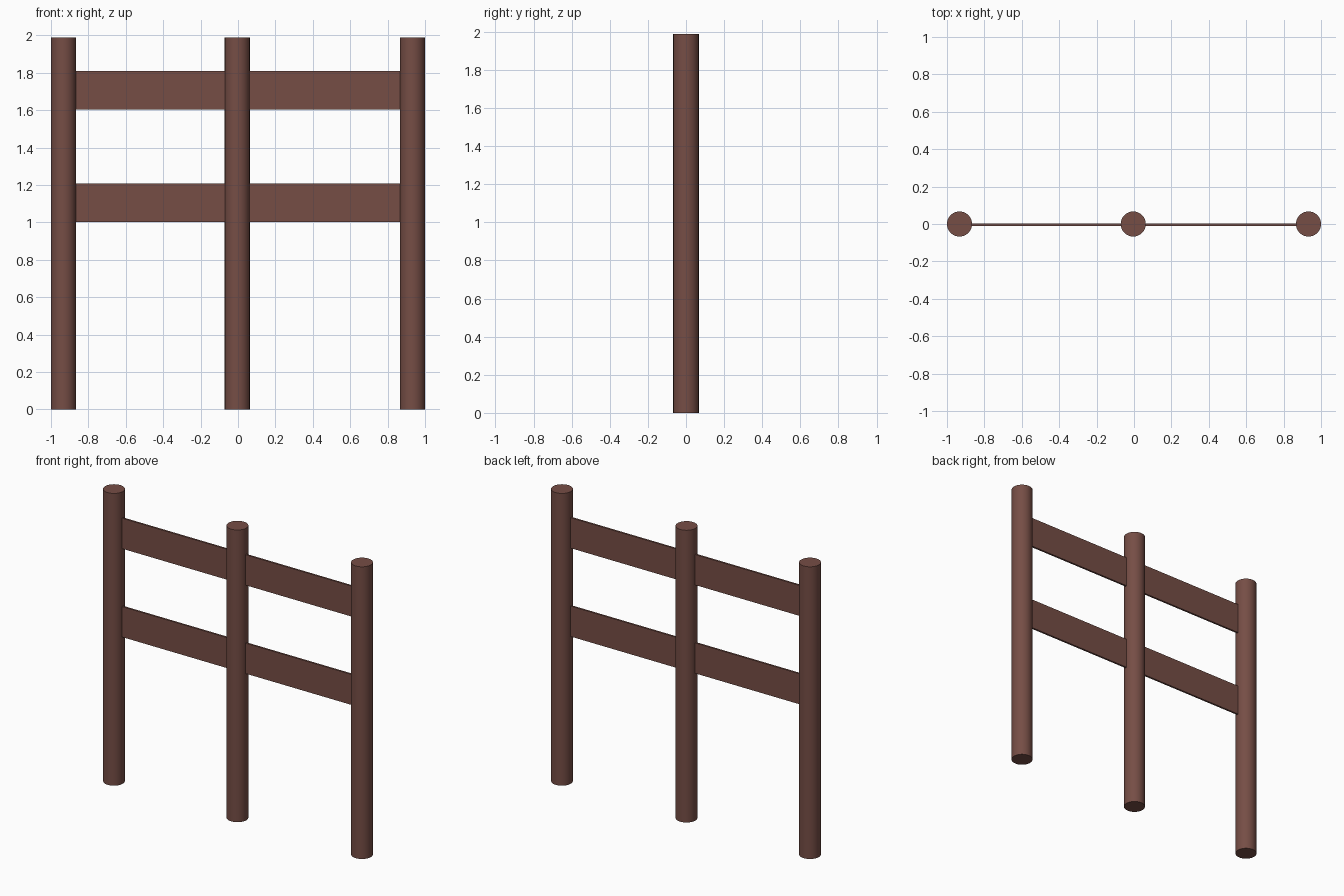
import bpy, math

if "Cube" in bpy.data.objects:
    bpy.data.objects.remove(bpy.data.objects["Cube"])

wood = bpy.data.materials.new("brown_wood")
wood.diffuse_color = (0.18, 0.075, 0.06, 1)
wood.use_nodes = True
wood.node_tree.nodes["Principled BSDF"].inputs["Base Color"].default_value = wood.diffuse_color

POST_R, POST_H = 0.067, 1.987


def finish(name):
    obj = bpy.context.object
    obj.name = name
    obj.data.materials.append(wood)
    return obj


# Round upright posts
for name, x in (("left_post", -0.933), ("middle_post", -0.004), ("right_post", 0.933)):
    bpy.ops.mesh.primitive_cylinder_add(vertices=48, radius=POST_R, depth=POST_H,
                                        location=(x, 0, POST_H / 2))
    finish(name)
    bpy.ops.object.shade_smooth_by_angle(angle=math.radians(30))

# Thin flat rails running through the posts
for name, z in (("lower_rail", 1.105), ("upper_rail", 1.706)):
    bpy.ops.mesh.primitive_cube_add(size=1, location=(0, -0.004, z))
    bpy.context.object.scale = (1.86, 0.013, 0.207)
    bpy.ops.object.transform_apply(location=False, rotation=False, scale=True)
    finish(name)
